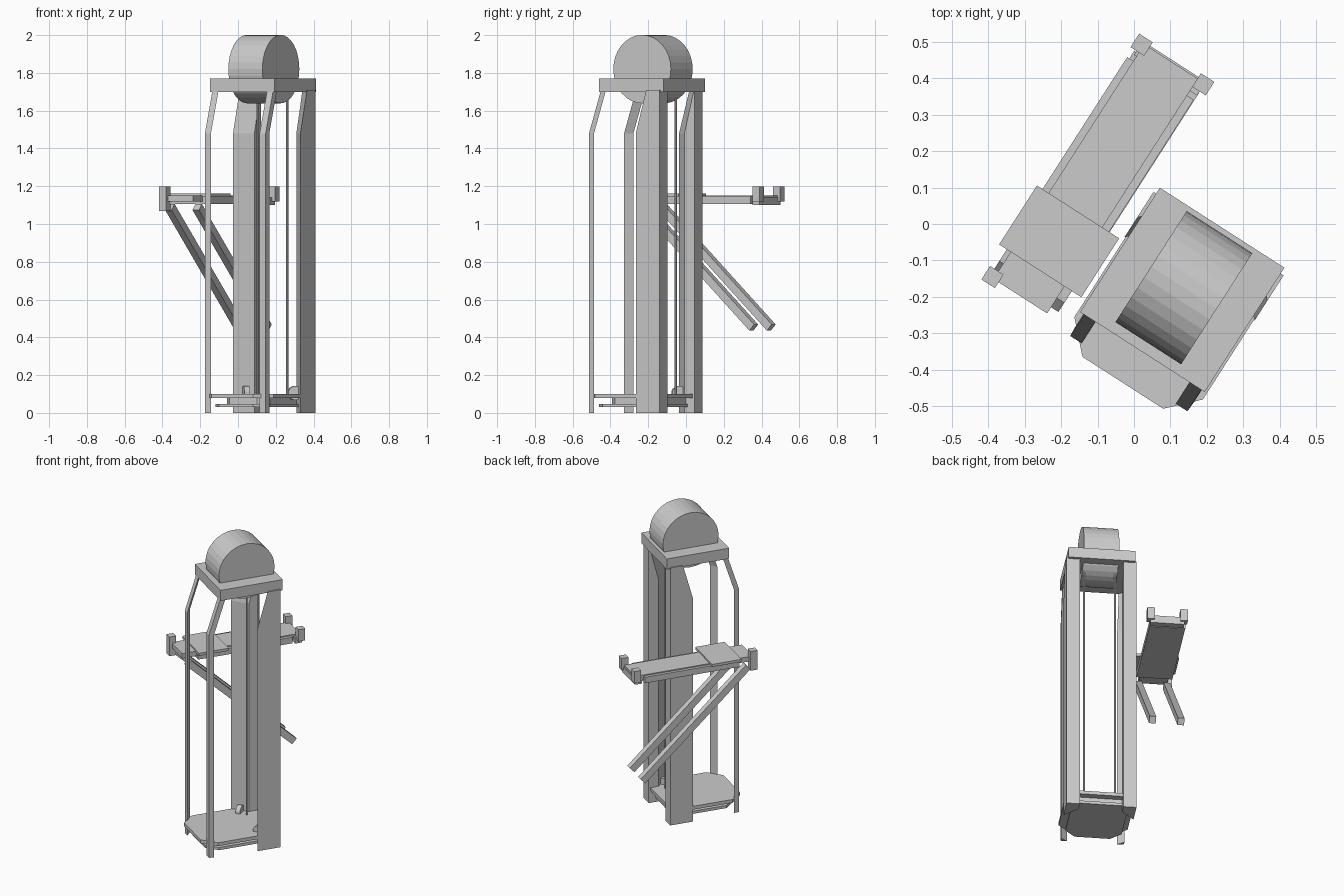
import bpy, math
from mathutils import Matrix, Vector

if "Cube" in bpy.data.objects:
    bpy.data.objects.remove(bpy.data.objects["Cube"])

TURN = Matrix.Rotation(math.radians(-32.7), 4, 'Z')  # whole machine is turned
CX = 0.2095                                          # tower symmetry line


def make(name, verts, faces):
    me = bpy.data.meshes.new(name)
    me.from_pydata([TURN @ Vector(v) for v in verts], [], faces)
    ob = bpy.data.objects.new(name, me)
    bpy.context.collection.objects.link(ob)
    bpy.context.view_layer.objects.active = ob
    bpy.ops.object.mode_set(mode='EDIT')
    bpy.ops.mesh.select_all(action='SELECT')
    bpy.ops.mesh.normals_make_consistent(inside=False)
    bpy.ops.object.mode_set(mode='OBJECT')
    return ob


def loft(name, rings):
    """Skin a stack of equal-sized point rings and cap both ends."""
    n, m = len(rings[0]), len(rings)
    faces = [(r * n + i, r * n + (i + 1) % n, (r + 1) * n + (i + 1) % n, (r + 1) * n + i)
             for r in range(m - 1) for i in range(n)]
    faces += [tuple(range(n)), tuple(range((m - 1) * n, m * n))]
    return make(name, [p for r in rings for p in r], faces)


def slab(name, outline, z0, z1):
    return loft(name, [[(x, y, z) for x, y in outline] for z in (z0, z1)])


def box(name, x0, x1, y0, y1, z0, z1):
    return slab(name, [(x0, y0), (x1, y0), (x1, y1), (x0, y1)], z0, z1)


def cylinder(name, centre, axis, r, length, n):
    c, a = Vector(centre), Vector(axis).normalized()
    u = a.orthogonal().normalized()
    w = a.cross(u)
    return loft(name, [[c + a * s * length / 2 + r * (u * math.cos(2 * math.pi * i / n)
                        + w * math.sin(2 * math.pi * i / n)) for i in range(n)] for s in (-1, 1)])


# Mirrored tower parts: columns, posts, cables, pulleys (offsets from CX)
column = [(0.212, -0.045, 0.065), (0.212, 0.103, 0), (0.132, 0.103, 0), (0.132, 0.04, 0.06)]
post = [(0.153, -0.353, 0.072), (0.191, -0.353, 0.072), (0.193, -0.32, 0.072)]
for side, s in (("left", -1), ("right", 1)):
    for name, prof, top in (("back_column", column, 1.71), ("front_post", post, 1.70)):
        loft(f"{side}_{name}", [[(CX + s * x, y + d * k, z) for x, y, d in prof]
                                for z, k in ((0, 0), (1.48, 0), (top, 1))])
    cylinder(f"{side}_cable", (CX + s * 0.094, 0.01, 0.9), (0, 0, 1), 0.006, 1.6, 8)
    cylinder(f"{side}_pulley", (CX + s * 0.153, -0.01, 0.105), (1, -s, 0), 0.037, 0.03, 16)

# Base platform: two chamfered plates with a spacer
deck = [(0, 0.09), (0, -0.303), (0.078, -0.383), (0.341, -0.383), (0.419, -0.303), (0.419, 0.09)]
inner = [(CX + (x - CX) * 0.9, y) for x, y in
         [(0.02, 0.06), (0.02, -0.28), (0.09, -0.345), (0.329, -0.345), (0.399, -0.28), (0.399, 0.06)]]
slab("base_deck", deck, 0.078, 0.10)
slab("base_spacer", [(CX + (x - CX) * 0.8, y * 0.8) for x, y in inner], 0.045, 0.078)
slab("base_bottom_plate", inner, 0.03, 0.048)

# Top plate and drum
box("top_plate", 0.006, 0.412, -0.283, 0.122, 1.70, 1.77)
cylinder("drum", (CX, -0.073, 1.82), (1, 0, 0), 0.181, 0.214, 32)

# Bench
box("bench_top", -0.243, -0.068, -0.335, 0.43, 1.12, 1.152)
box("bench_frame", -0.263, -0.046, -0.24, 0.375, 1.105, 1.145)
box("bench_end_bar", -0.25, -0.045, 0.39, 0.435, 1.10, 1.14)
box("bench_pad", -0.281, -0.013, -0.247, -0.055, 1.145, 1.162)
for name, x, y, z0 in (("far_left", -0.248, 0.425, 1.12), ("far_right", -0.047, 0.425, 1.12),
                       ("near_left", -0.248, -0.332, 1.07)):
    box(f"{name}_block", x - 0.022, x + 0.022, y - 0.022, y + 0.022, z0, z0 + (1.2 - z0) * 0.98)

# Diagonal bench supports
a, b = Vector((0, -0.30, 1.09)), Vector((0, 0.385, 0.452))
d = (b - a).normalized()
nrm = Vector((0, -d.z, d.y)) * 0.022
for name, x in (("left", -0.236), ("right", -0.064)):
    loft(f"{name}_bench_support",
         [[p + nrm * j + Vector((x + i * 0.02, 0, 0)) for i, j in ((-1, -1), (1, -1), (1, 1), (-1, 1))]
          for p in (a, b)])
